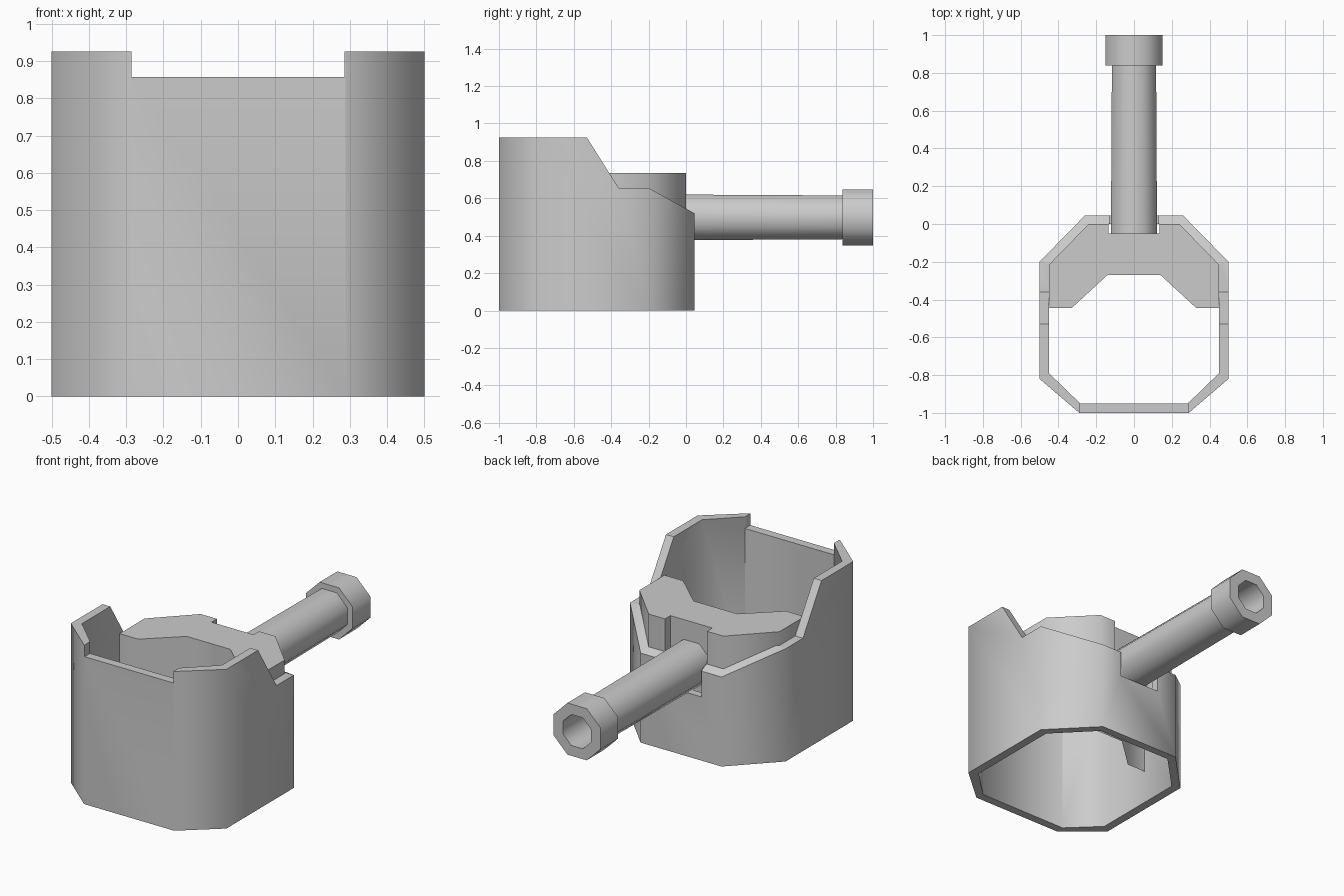
import bpy, bmesh, math
from mathutils import Vector

if "Cube" in bpy.data.objects:
    bpy.data.objects.remove(bpy.data.objects["Cube"])


def make_object(name, bm):
    bmesh.ops.remove_doubles(bm, verts=bm.verts, dist=1e-5)
    bmesh.ops.recalc_face_normals(bm, faces=bm.faces)
    mesh = bpy.data.meshes.new(name)
    bm.to_mesh(mesh)
    bm.free()
    obj = bpy.data.objects.new(name, mesh)
    bpy.context.collection.objects.link(obj)
    return obj


def prism(name, points, offset, bottom=True):
    """Sweep a closed outline of 3D points along an offset."""
    bm = bmesh.new()
    a = [bm.verts.new(p) for p in points]
    b = [bm.verts.new(Vector(p) + Vector(offset)) for p in points]
    n = len(a)
    for i in range(n):
        j = (i + 1) % n
        bm.faces.new((a[i], a[j], b[j], b[i]))
    bm.faces.new(b)
    if bottom:
        bm.faces.new(a[::-1])
    obj = make_object(name, bm)
    return obj


def mirrored(half):
    """Complete a right-hand half outline on the left."""
    return half + [(-x, y) for x, y in reversed(half)]


def box(name, x, y0, y1, z0, z1):
    pts = [(-x, y0, z0), (x, y0, z0), (x, y1, z0), (-x, y1, z0)]
    return prism(name, pts, (0, 0, z1 - z0))


def boolean(obj, cutter, operation):
    cutter.hide_render = True
    mod = obj.modifiers.new("cut", 'BOOLEAN')
    mod.operation = operation
    mod.solver = 'EXACT'
    mod.object = cutter
    bpy.context.view_layer.objects.active = obj
    bpy.ops.object.modifier_apply(modifier=mod.name)
    bpy.data.objects.remove(cutter, do_unlink=True)


def smooth(obj):
    bpy.ops.object.select_all(action='DESELECT')
    obj.select_set(True)
    bpy.context.view_layer.objects.active = obj
    bpy.ops.object.shade_smooth_by_angle(angle=math.radians(50))


def tube(name, profile, z=0.498, sides=8):
    """Revolve a closed (y, apothem) profile about the y direction."""
    bm = bmesh.new()
    rings = []
    for i in range(sides):
        ang = 2 * math.pi * (i + 0.5) / sides
        k = 1 / math.cos(math.pi / sides)
        rings.append([bm.verts.new((r * k * math.cos(ang), y, z + r * k * math.sin(ang)))
                      for y, r in profile])
    n = len(profile)
    for i in range(sides):
        p, q = rings[i], rings[(i + 1) % sides]
        for j in range(n):
            m = (j + 1) % n
            bm.faces.new((p[j], p[m], q[m], q[j]))
    smooth(make_object(name, bm))


# Octagonal outer shell, open at top and bottom
outer = mirrored([(0.29, -1.0), (0.5, -0.82), (0.5, -0.2), (0.26, 0.045)])
inner = mirrored([(0.285, -0.95), (0.45, -0.79), (0.45, -0.215), (0.24, 0.0)])
bm = bmesh.new()
rows = [[bm.verts.new((x, y, z)) for x, y in loop]
        for loop, z in ((outer, 0), (outer, 1), (inner, 1), (inner, 0))]
for k in range(4):
    a, b = rows[k], rows[(k + 1) % 4]
    for i in range(8):
        j = (i + 1) % 8
        bm.faces.new((a[i], a[j], b[j], b[i]))
shell = make_object("outer_shell", bm)

# Stepped side silhouette, front notch and rear slot
side = [(-1.2, -0.1), (0.2, -0.1), (0.2, 0.43), (0.045, 0.52), (-0.2, 0.655),
        (-0.36, 0.655), (-0.53, 0.925), (-1.2, 0.925)]
boolean(shell, prism("side_cutter", [(-0.7, y, z) for y, z in side], (1.4, 0, 0)), 'INTERSECT')
boolean(shell, box("notch_cutter", 0.286, -1.1, -0.9, 0.857, 1.2), 'DIFFERENCE')
boolean(shell, box("slot_cutter", 0.13, -0.04, 0.1, 0.37, 1.2), 'DIFFERENCE')
smooth(shell)

# Inner block with a rear recess for the pipe, open underneath
block = mirrored([(0.14, -0.27), (0.33, -0.445), (0.45, -0.445), (0.45, -0.215),
                  (0.24, 0.0), (0.135, 0.0), (0.135, -0.05)])
smooth(prism("inner_block", [(x, y, 0.195) for x, y in block], (0, 0, 0.54), bottom=False))

# Hollow pipe and its end collar
tube("pipe", [(-0.05, 0.122), (0.84, 0.117), (0.84, 0.09), (-0.05, 0.09)])
tube("pipe_collar", [(0.838, 0.15), (1.0, 0.15), (1.0, 0.09), (0.838, 0.09)])
